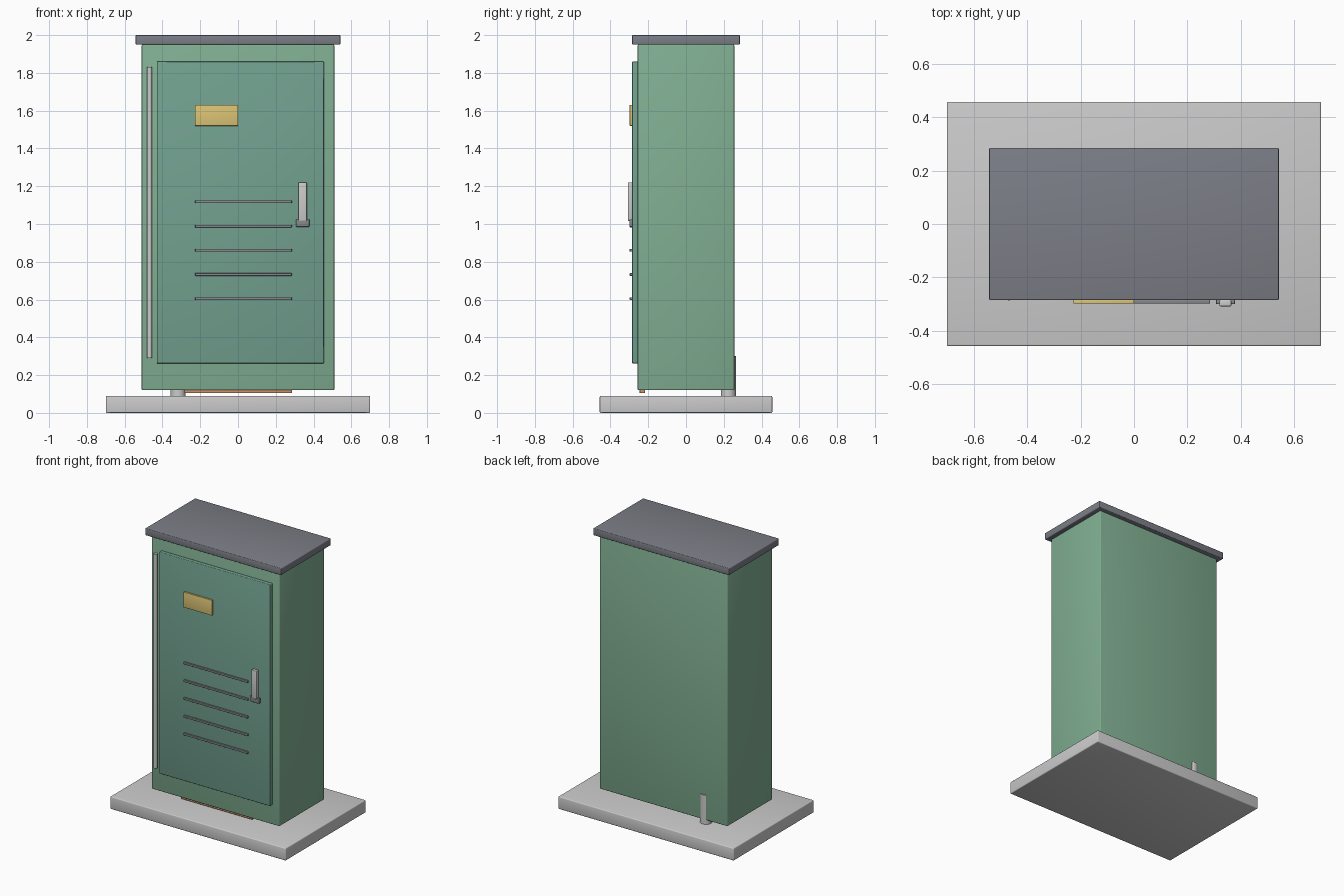
import bpy, bmesh, math
from mathutils import Matrix

if "Cube" in bpy.data.objects:
    bpy.data.objects.remove(bpy.data.objects["Cube"])


def material(name, rgb):
    m = bpy.data.materials.new(name)
    m.diffuse_color = (*rgb, 1)
    m.use_nodes = True
    m.node_tree.nodes["Principled BSDF"].inputs["Base Color"].default_value = m.diffuse_color
    return m


green = material("body_green", (0.22, 0.43, 0.29))
door_green = material("door_green", (0.17, 0.36, 0.28))
slate = material("roof_slate", (0.20, 0.21, 0.24))
yellow = material("plate_yellow", (0.72, 0.56, 0.18))
copper = material("copper", (0.60, 0.28, 0.14))
steel = material("dark_steel", (0.24, 0.25, 0.27))


def finish(name, bm, mat):
    mesh = bpy.data.meshes.new(name)
    bm.to_mesh(mesh)
    bm.free()
    ob = bpy.data.objects.new(name, mesh)
    bpy.context.collection.objects.link(ob)
    if mat:
        mesh.materials.append(mat)
    bpy.ops.object.select_all(action='DESELECT')
    ob.select_set(True)
    bpy.context.view_layer.objects.active = ob
    bpy.ops.object.shade_smooth_by_angle(angle=math.radians(35))
    return ob


def box(name, x, y, z, mat=None, bevel=0.0):
    """Box from (min, max) ranges, with softened edges."""
    bm = bmesh.new()
    size = [r[1] - r[0] for r in (x, y, z)]
    mid = [(r[0] + r[1]) / 2 for r in (x, y, z)]
    bmesh.ops.create_cube(bm, size=1, matrix=Matrix.Translation(mid) @ Matrix.Diagonal((*size, 1)))
    if bevel:
        bmesh.ops.bevel(bm, geom=bm.edges[:], offset=bevel, segments=3,
                        profile=0.5, affect='EDGES', clamp_overlap=True)
    return finish(name, bm, mat)


def post(name, x, y, z, radius, mat=None):
    """Upright cylinder spanning a z range."""
    bm = bmesh.new()
    bmesh.ops.create_cone(bm, cap_ends=True, segments=24, radius1=radius, radius2=radius,
                          depth=z[1] - z[0], matrix=Matrix.Translation((x, y, sum(z) / 2)))
    return finish(name, bm, mat)


# Plinth, cabinet shell and roof
box("concrete_plinth", (-0.70, 0.70), (-0.457, 0.457), (0, 0.09), bevel=0.006)
box("cabinet_body", (-0.51, 0.51), (-0.256, 0.256), (0.12, 1.95), green, 0.006)
box("roof_cap", (-0.542, 0.542), (-0.285, 0.285), (1.95, 2.0), slate, 0.005)

# Door with its long hinge
box("door_panel", (-0.43, 0.455), (-0.285, -0.255), (0.262, 1.86), door_green, 0.005)
post("door_hinge", -0.468, -0.272, (0.29, 1.832), 0.014)

# Blank warning plate
box("warning_plate", (-0.227, 0.0), (-0.298, -0.284), (1.52, 1.63), yellow, 0.001)

# Vent slats
for i in range(5):
    z = 0.605 + i * 0.128
    box(f"vent_slat_{i + 1}", (-0.227, 0.285), (-0.298, -0.284), (z - 0.007, z + 0.007), steel, 0.002)

# Handle
box("handle_mount", (0.307, 0.378), (-0.30, -0.284), (0.985, 1.025), steel, 0.003)
box("handle_lever", (0.32, 0.364), (-0.308, -0.284), (1.015, 1.22), None, 0.004)

# Earth bar under the front edge and cable conduit at the back
box("earth_bar", (-0.283, 0.285), (-0.245, -0.218), (0.105, 0.122), copper, 0.001)
post("cable_conduit", -0.317, 0.224, (0.088, 0.30), 0.04)
